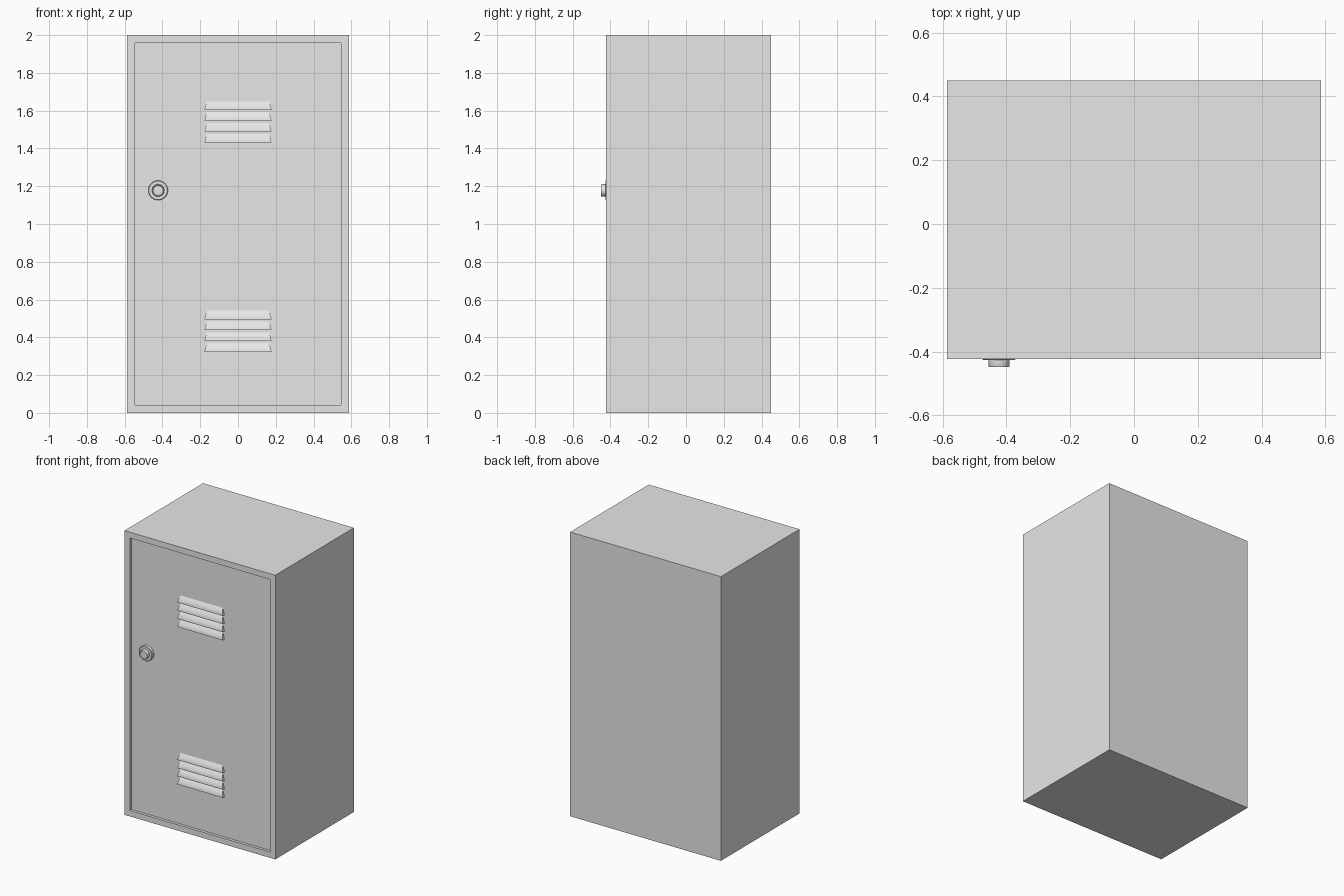
import bpy, bmesh, math
from mathutils import Matrix, Vector

cube = bpy.data.objects.get("Cube")
if cube:
    bpy.data.objects.remove(cube, do_unlink=True)

grey = bpy.data.materials.new("painted_grey")
grey.use_nodes = True
GREY = (0.8, 0.8, 0.8, 1)
grey.diffuse_color = GREY
grey.node_tree.nodes["Principled BSDF"].inputs["Base Color"].default_value = GREY

WIDTH, HEIGHT = 1.174, 2.0
FRONT, BACK = -0.424, 0.45
RECESS = 0.02
DOOR = FRONT + RECESS


def finish(name, bm, smooth=False):
    bmesh.ops.recalc_face_normals(bm, faces=bm.faces)
    mesh = bpy.data.meshes.new(name)
    bm.to_mesh(mesh)
    bm.free()
    mesh.materials.append(grey)
    obj = bpy.data.objects.new(name, mesh)
    bpy.context.collection.objects.link(obj)
    if smooth:
        bpy.ops.object.select_all(action='DESELECT')
        obj.select_set(True)
        bpy.context.view_layer.objects.active = obj
        bpy.ops.object.shade_smooth_by_angle(angle=math.radians(35))
    return obj


# Cabinet: a box whose front is inset and pushed back to form the door
bm = bmesh.new()
bmesh.ops.create_cube(bm, size=1)
bmesh.ops.scale(bm, vec=(WIDTH, BACK - FRONT, HEIGHT), verts=bm.verts)
bmesh.ops.translate(bm, vec=(0, (BACK + FRONT) / 2, HEIGHT / 2), verts=bm.verts)
front = min(bm.faces, key=lambda f: f.calc_center_median().y)
bmesh.ops.inset_region(bm, faces=[front], thickness=0.058)
bmesh.ops.inset_region(bm, faces=[front], thickness=0)
bmesh.ops.translate(bm, vec=(0, RECESS, 0), verts=front.verts)
finish("cabinet", bm)


# Louvre: curved hood, flush at the top and flaring outwards to its lower lip
def louvre(name, bottom, height=0.046, depth=0.018, steps=6):
    bm = bmesh.new()
    rows = []
    for i in range(steps + 1):
        t = i / steps
        half = 0.165 + 0.013 * t
        z = bottom + height * (1 - t)
        y = DOOR - depth * math.sin(t * math.pi / 2)
        rows.append([bm.verts.new(p) for p in
                     ((-half, DOOR, z), (-half, y, z), (half, y, z), (half, DOOR, z))])
    for a, b in zip(rows, rows[1:]):
        for j in range(3):
            bm.faces.new((a[j], a[j + 1], b[j + 1], b[j]))
    bm.faces.new(rows[-1])
    bmesh.ops.remove_doubles(bm, verts=bm.verts, dist=0.0001)
    finish(name, bm, smooth=True)


for label, base in (("lower", 0.323), ("upper", 1.431)):
    for i in range(4):
        louvre(f"{label}_louvre_{i + 1}", base + i * 0.0575)


# Lock: round back plate and a knob with a dished face, turned about the y axis
def lathe(name, profile, centre, segments=32):
    bm = bmesh.new()
    verts = [bm.verts.new((r, y, 0)) for r, y in profile]
    edges = [bm.edges.new(pair) for pair in zip(verts, verts[1:])]
    bmesh.ops.spin(bm, geom=verts + edges, cent=(0, 0, 0), axis=(0, 1, 0),
                   angle=math.tau, steps=segments)
    bmesh.ops.remove_doubles(bm, verts=bm.verts, dist=0.0001)
    bmesh.ops.transform(bm, matrix=Matrix.Translation(Vector(centre)), verts=bm.verts)
    finish(name, bm, smooth=True)


lock = (-0.423, 0, 1.178)
lathe("lock_plate", [(0, DOOR), (0.052, DOOR), (0.052, FRONT), (0.049, FRONT - 0.003),
                     (0, FRONT - 0.003)], lock)
lathe("lock_knob", [(0.033, FRONT), (0.033, -0.445), (0.031, -0.449), (0.028, -0.449),
                    (0.026, -0.446), (0, -0.446)], lock)
